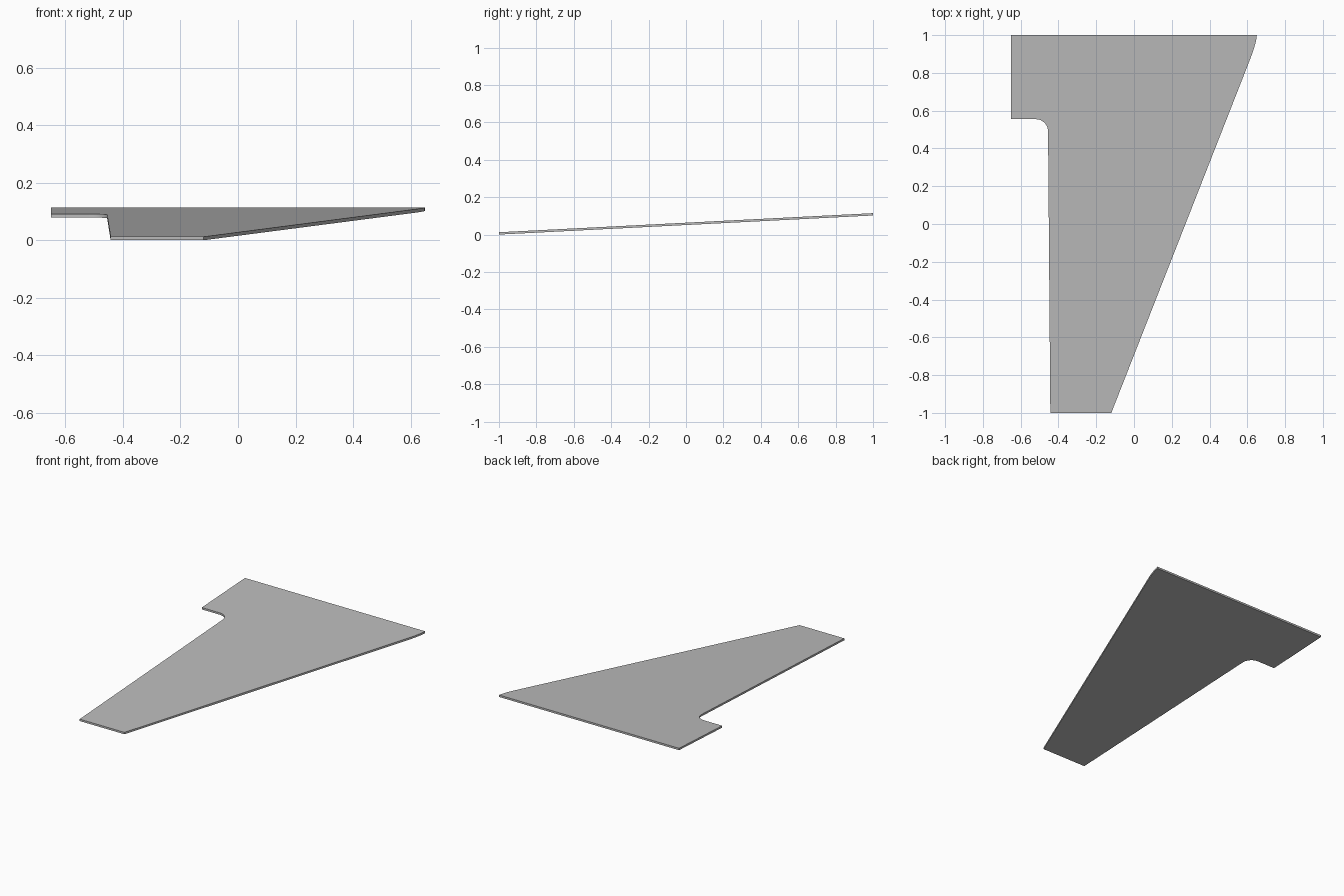
import bpy
import bmesh
import math
from mathutils import Vector

cube = bpy.data.objects.get("Cube")
if cube:
    bpy.data.objects.remove(cube, do_unlink=True)

THICK = 0.0125     # vertical thickness of the panel
SLOPE = 0.051      # rise per unit of y


def material(name, rgb):
    mat = bpy.data.materials.new(name)
    mat.use_nodes = True
    mat.diffuse_color = (*rgb, 1)
    mat.node_tree.nodes["Principled BSDF"].inputs["Base Color"].default_value = (*rgb, 1)
    return mat


def arc(cx, cy, radius, start, end, steps):
    angles = [math.radians(start + (end - start) * i / steps) for i in range(steps + 1)]
    return [(cx + radius * math.cos(a), cy + radius * math.sin(a)) for a in angles]


def curve(a, b, c, steps):
    a, b, c = Vector(a), Vector(b), Vector(c)
    ts = [i / steps for i in range(steps + 1)]
    return [tuple(a * (1 - t) ** 2 + b * 2 * t * (1 - t) + c * t * t) for t in ts]


# Outline: tip edge, swept edge with rounded corner, root edge, filleted notch
outline = [(-0.443, -1), (-0.12, -1)]
outline += curve((0.608, 0.855), (0.648, 0.955), (0.65, 1), 6)
outline += [(-0.65, 1), (-0.65, 0.555)]
outline += arc(-0.52, 0.49, 0.065, 90, 0, 8)

# Sloping panel
bm = bmesh.new()
bottom = [bm.verts.new((x, y, SLOPE * (y + 1))) for x, y in outline]
face = bm.faces.new(bottom)
extruded = bmesh.ops.extrude_face_region(bm, geom=[face])["geom"]
top = [v for v in extruded if isinstance(v, bmesh.types.BMVert)]
bmesh.ops.translate(bm, verts=top, vec=(0, 0, THICK))
bmesh.ops.recalc_face_normals(bm, faces=bm.faces)
mesh = bpy.data.meshes.new("wing_panel")
bm.to_mesh(mesh)
bm.free()

panel = bpy.data.objects.new("wing_panel", mesh)
bpy.context.collection.objects.link(panel)
mesh.materials.append(material("light grey", (0.5, 0.5, 0.5)))

# Smooth rounded corners, sharp rims
bpy.context.view_layer.objects.active = panel
panel.select_set(True)
bpy.ops.object.shade_smooth_by_angle(angle=math.radians(30))
